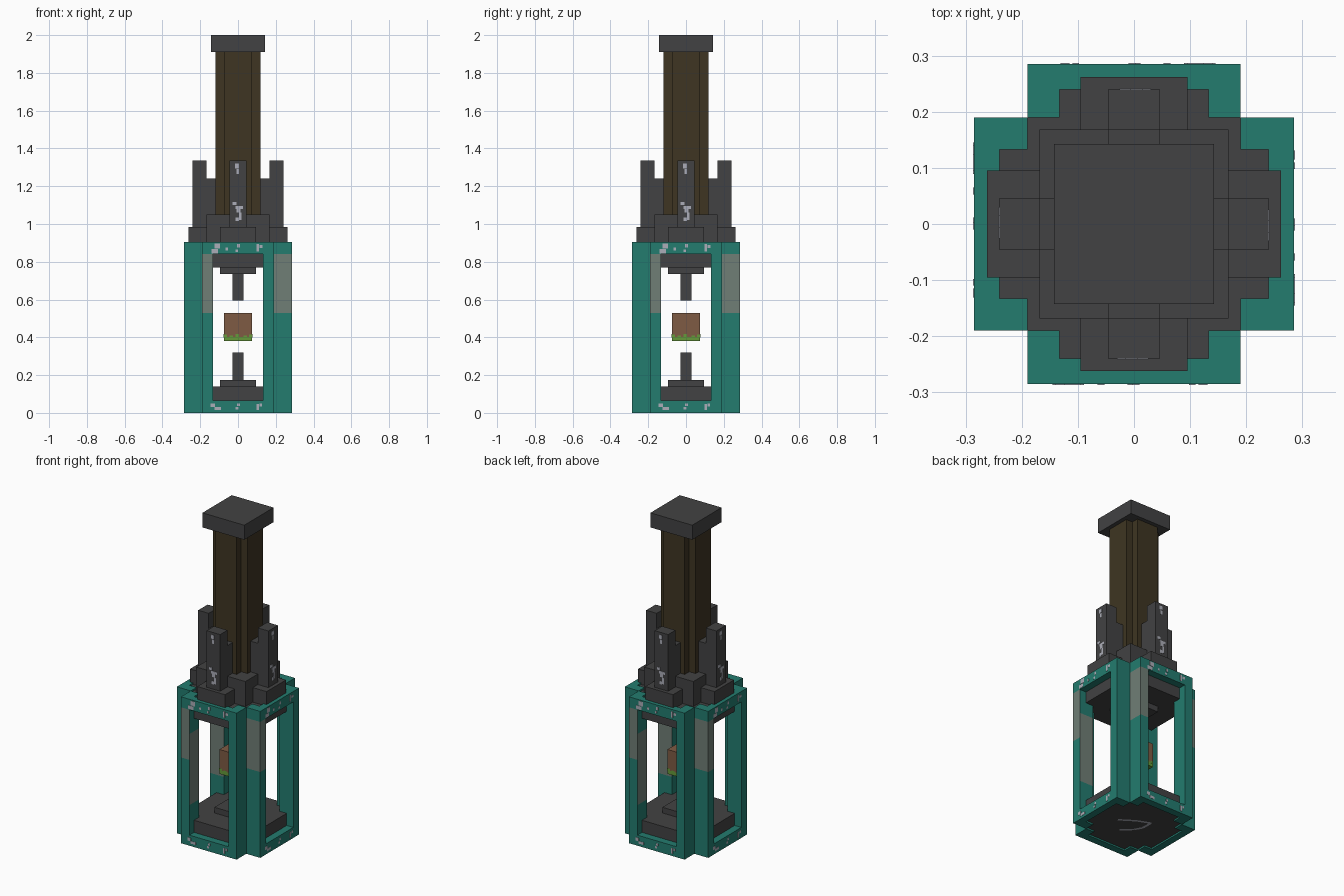
import bpy, bmesh, math
from mathutils import Matrix, Vector

if "Cube" in bpy.data.objects:
    bpy.data.objects.remove(bpy.data.objects["Cube"], do_unlink=True)


def material(name, rgb):
    lin = [((c / 255 + 0.055) / 1.055) ** 2.4 for c in rgb] + [1.0]
    m = bpy.data.materials.new(name)
    m.use_nodes = True
    m.diffuse_color = lin
    bsdf = m.node_tree.nodes["Principled BSDF"]
    bsdf.inputs["Base Color"].default_value = lin
    bsdf.inputs["Roughness"].default_value = 0.8
    return m


TEAL = material("teal_metal", (35, 124, 111))
STAIN = material("worn_grey_green", (112, 126, 118))
GREY = material("dark_grey", (66, 66, 67))
BRONZE = material("dark_bronze", (62, 53, 34))
DIRT = material("earth_brown", (126, 91, 68))
GRASS = material("grass_green", (102, 154, 58))
SCUFF = material("pale_scuff", (172, 174, 184))

SIDES = ("front", "right", "back", "left")


def add_box(bm, x0, x1, y0, y1, z0, z1):
    size = Matrix.Diagonal((x1 - x0, y1 - y0, z1 - z0, 1))
    mid = Matrix.Translation(((x0 + x1) / 2, (y0 + y1) / 2, (z0 + z1) / 2))
    bmesh.ops.create_cube(bm, size=1, matrix=mid @ size)


def slice_z(bm, heights):
    for z in heights:
        geom = bm.verts[:] + bm.edges[:] + bm.faces[:]
        bmesh.ops.bisect_plane(bm, geom=geom, plane_co=(0, 0, z), plane_no=(0, 0, 1))


def finish(bm, name, mats, turn=0):
    mesh = bpy.data.meshes.new(name)
    bm.to_mesh(mesh)
    bm.free()
    for m in mats:
        mesh.materials.append(m)
    ob = bpy.data.objects.new(name, mesh)
    ob.rotation_euler.z = turn * math.pi / 2
    bpy.context.collection.objects.link(ob)
    return ob


def boxes(name, mat, items, turn=0):
    bm = bmesh.new()
    for b in items:
        add_box(bm, *b)
    return finish(bm, name, [mat], turn)


def block(name, mat, half, z0, z1):
    return boxes(name, mat, [(-half, half, -half, half, z0, z1)])


def stepped_plate(name, z0, z1):
    # square plate whose arms reach out between the frame posts
    a, b, c = 0.19, 0.133, 0.24
    bm = bmesh.new()
    corner = [(c, -b), (c, b), (a, b), (a, a), (b, a), (b, c)]
    pts, seen = [], set()
    for k in range(4):
        rot = Matrix.Rotation(k * math.pi / 2, 2)
        for p in corner[1:]:
            pts.append(rot @ Vector(p))
    face = bm.faces.new([bm.verts.new((p.x, p.y, z0)) for p in pts])
    ext = bmesh.ops.extrude_face_region(bm, geom=[face])
    top = [v for v in ext["geom"] if isinstance(v, bmesh.types.BMVert)]
    bmesh.ops.translate(bm, verts=top, vec=(0, 0, z1 - z0))
    bmesh.ops.recalc_face_normals(bm, faces=bm.faces[:])
    return finish(bm, name, [GREY])


# Lower and upper press plates with their stepped heads
stepped_plate("lower_plate", 0.01, 0.14)
stepped_plate("upper_plate", 0.77, 0.895)
block("lower_pad", GREY, 0.095, 0.14, 0.175)
block("lower_rod", GREY, 0.028, 0.175, 0.32)
block("upper_pad", GREY, 0.095, 0.735, 0.77)
block("upper_rod", GREY, 0.028, 0.595, 0.735)

# Floating earth block with its grassy side down
bm = bmesh.new()
add_box(bm, -0.075, 0.075, -0.075, 0.075, 0.38, 0.53)
slice_z(bm, [0.403])
for f in bm.faces:
    f.material_index = 1 if f.calc_center_median().z < 0.403 else 0
finish(bm, "earth_block", [DIRT, GRASS])

# Shaft, cap and collar
S, T = 0.118, 0.074
bm = bmesh.new()
outline = []
for k in range(4):
    rot = Matrix.Rotation(k * math.pi / 2, 2)
    outline += [rot @ Vector(p) for p in ((S, T), (T, T), (T, S))]
face = bm.faces.new([bm.verts.new((p.x, p.y, 1.03)) for p in outline])
ext = bmesh.ops.extrude_face_region(bm, geom=[face])
bmesh.ops.translate(bm, verts=[v for v in ext["geom"] if isinstance(v, bmesh.types.BMVert)],
                    vec=(0, 0, 0.89))
bmesh.ops.recalc_face_normals(bm, faces=bm.faces[:])
finish(bm, "shaft", [BRONZE])
block("shaft_cap", GREY, 0.143, 1.91, 2.0)
block("collar", GREY, 0.168, 0.89, 1.05)

for turn, side in enumerate(SIDES):
    # Stained post: outer face and outside flank worn high, inner flank worn lower
    bm = bmesh.new()
    add_box(bm, -0.19, -0.133, -0.285, -0.19, 0, 0.905)
    slice_z(bm, [0.25, 0.53, 0.69, 0.84])
    bm.normal_update()
    for f in bm.faces:
        z, n = f.calc_center_median().z, f.normal
        high = 0.53 < z < 0.84 and (n.y < -0.5 or n.x < -0.5)
        low = 0.25 < z < 0.69 and n.x > 0.5
        f.material_index = 1 if high or low else 0
    finish(bm, side + "_worn_post", [TEAL, STAIN], turn)

    # Plain post and the two rails
    boxes(side + "_post", TEAL, [(0.133, 0.19, -0.285, -0.19, 0, 0.905)], turn)
    boxes(side + "_rails", TEAL, [(-0.133, 0.133, -0.285, -0.24, z, z + 0.065)
                                  for z in (0, 0.84)], turn)

    # Foot and stepped upright around the shaft
    boxes(side + "_foot", GREY, [(-0.095, 0.095, -0.262, -0.16, 0.89, 0.985)], turn)
    boxes(side + "_upright", GREY, [(-0.046, 0.046, -0.24, -0.168, 0.985, 1.335),
                                    (-0.046, 0.046, -0.168, -0.11, 1.05, 1.24)], turn)

    # Scuff marks on the rails
    marks = [(-0.14, 0.845, 0.035, 0.022), (-0.125, 0.87, 0.03, 0.028),
             (-0.065, 0.86, 0.012, 0.015), (-0.012, 0.852, 0.012, 0.014),
             (-0.004, 0.875, 0.014, 0.018), (0.098, 0.855, 0.012, 0.038),
             (0.115, 0.872, 0.016, 0.016), (-0.145, 0.03, 0.022, 0.02),
             (-0.125, 0.016, 0.036, 0.016), (-0.012, 0.018, 0.014, 0.014),
             (-0.004, 0.036, 0.014, 0.014), (0.098, 0.014, 0.012, 0.034),
             (0.115, 0.034, 0.012, 0.016)]
    boxes(side + "_rail_scuffs", SCUFF, [(x, x + w, -0.2865, -0.284, z, z + h)
                                         for x, z, w, h in marks], turn)
    # Scuff marks on the upright
    marks = [(-0.016, 1.295, 0.022, 0.024), (-0.008, 1.265, 0.012, 0.026),
             (-0.03, 1.1, 0.022, 0.016), (-0.014, 1.08, 0.04, 0.016),
             (-0.008, 1.06, 0.02, 0.02), (0.006, 1.02, 0.012, 0.04),
             (-0.012, 1.015, 0.016, 0.02)]
    boxes(side + "_upright_scuffs", SCUFF, [(x, x + w, -0.2415, -0.239, z, z + h)
                                            for x, z, w, h in marks], turn)
    # Ragged grass edge
    teeth = [(-0.075, 0.012), (-0.045, 0.006), (-0.012, 0.014), (0.03, 0.008), (0.057, 0.012)]
    boxes(side + "_grass_edge", GRASS, [(x, x + 0.018, -0.076, -0.074, 0.4, 0.403 + h)
                                        for x, h in teeth], turn)

# Hooked scuff under the base
path = [Vector(p) for p in ((0.03, -0.09), (-0.03, -0.035), (-0.055, 0.01), (-0.057, 0.08),
                            (0.02, 0.05), (0.11, -0.01))]
bm = bmesh.new()
for a, b in zip(path, path[1:]):
    d = (b - a).normalized()
    n = Vector((-d.y, d.x)) * 0.008
    quad = [a + n, a - n, b - n, b + n]
    face = bm.faces.new([bm.verts.new((p.x, p.y, 0.008)) for p in quad])
    face.normal_update()
    if face.normal.z > 0:
        face.normal_flip()
finish(bm, "base_scuff", [SCUFF])
